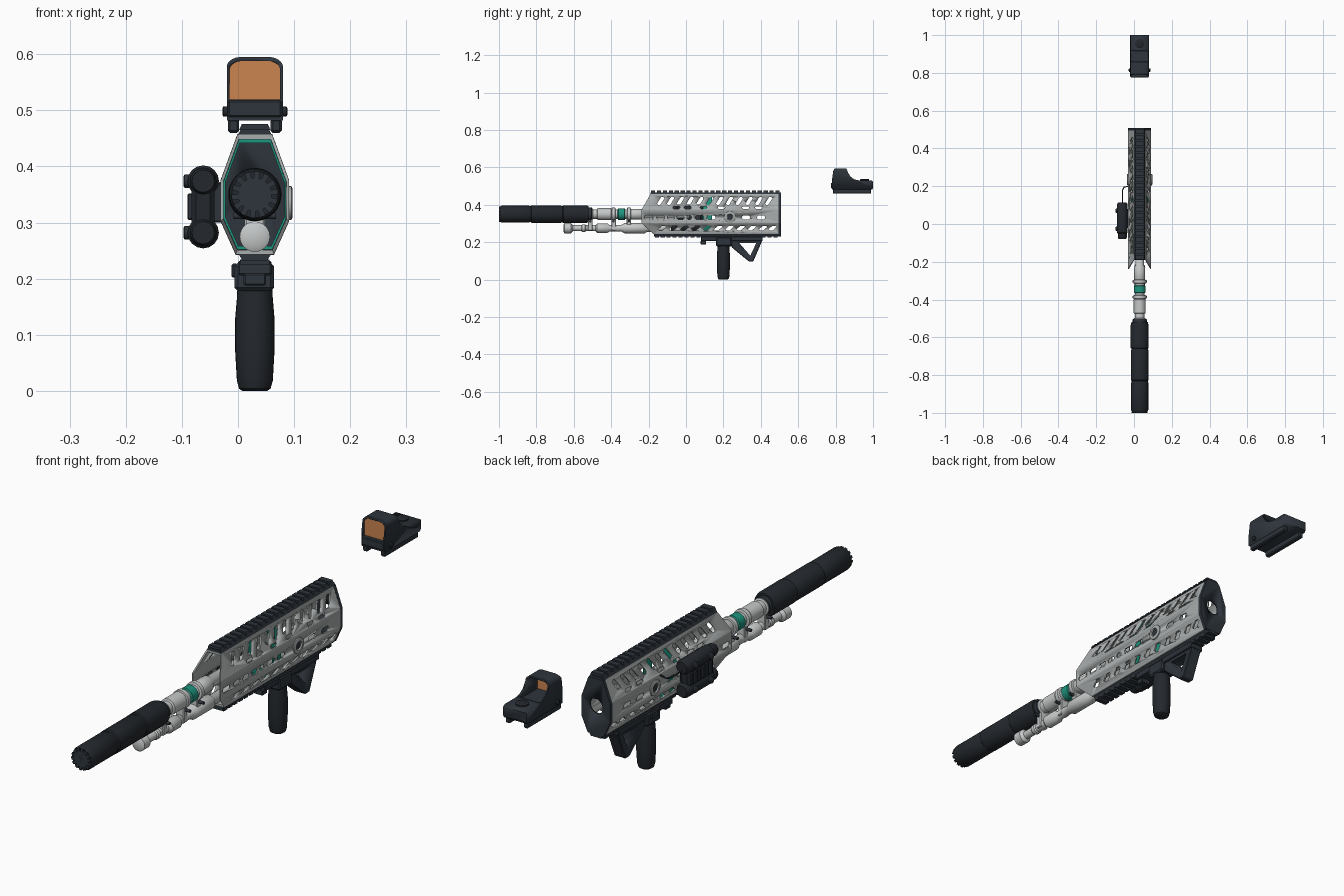
import bpy, bmesh, math
from mathutils import Vector

if "Cube" in bpy.data.objects:
    bpy.data.objects.remove(bpy.data.objects["Cube"])

CX, CZ = 0.03, 0.35  # bore axis


def mat(name, c):
    m = bpy.data.materials.new(name)
    m.diffuse_color = (*c, 1)
    m.use_nodes = True
    m.node_tree.nodes["Principled BSDF"].inputs["Base Color"].default_value = m.diffuse_color
    return m


SLATE = mat("dark_slate", (0.027, 0.035, 0.045))
BLACK = mat("near_black", (0.017, 0.021, 0.026))
GREY = mat("shell_grey", (0.40, 0.42, 0.42))
LIGHT = mat("light_metal", (0.56, 0.58, 0.58))
GREEN = mat("teal_green", (0.013, 0.30, 0.21))
AMBER = mat("amber_glass", (0.60, 0.23, 0.08))


def finish(name, bm, m, angle=35):
    bmesh.ops.recalc_face_normals(bm, faces=bm.faces)
    me = bpy.data.meshes.new(name)
    bm.to_mesh(me)
    bm.free()
    me.materials.append(m)
    me.shade_smooth()
    me.set_sharp_from_angle(angle=math.radians(angle))
    ob = bpy.data.objects.new(name, me)
    bpy.context.collection.objects.link(ob)
    return ob


def place(axis, t, u, v):
    return {"X": (t, u, v), "Y": (u, t, v), "Z": (u, v, t)}[axis]


def prism(name, polys, axis, a, b, m, bevel=0):
    """Extrude one or more outlines along an axis from a to b."""
    if not isinstance(polys[0][0], (tuple, list)):
        polys = [polys]
    bm = bmesh.new()
    for p in polys:
        lo = [bm.verts.new(place(axis, a, *q)) for q in p]
        hi = [bm.verts.new(place(axis, b, *q)) for q in p]
        bm.faces.new(lo)
        bm.faces.new(hi)
        for i in range(len(p)):
            j = (i + 1) % len(p)
            bm.faces.new((lo[i], lo[j], hi[j], hi[i]))
    bmesh.ops.recalc_face_normals(bm, faces=bm.faces)
    if bevel:
        bmesh.ops.bevel(bm, geom=bm.edges[:], offset=bevel, segments=1, affect='EDGES')
    return finish(name, bm, m, 20)


def rect(u0, u1, v0, v1):
    return [(u0, v0), (u1, v0), (u1, v1), (u0, v1)]


def box(name, x, y, z, m, bevel=0):
    return prism(name, rect(*y, *z), "X", x[0], x[1], m, bevel)


def lathe(name, prof, centre, axis, m, n=32):
    """Turn (distance, radius) points around an axis."""
    bm = bmesh.new()
    rings = [[bm.verts.new(place(axis, t, centre[0] + r * math.cos(k * math.tau / n),
                                 centre[1] + r * math.sin(k * math.tau / n)))
              for k in range(n)] for t, r in prof]
    for r0, r1 in zip(rings, rings[1:]):
        for k in range(n):
            j = (k + 1) % n
            bm.faces.new((r0[k], r0[j], r1[j], r1[k]))
    bm.faces.new(rings[0])
    bm.faces.new(rings[-1])
    return finish(name, bm, m)


def cut(ob, cutter, op='DIFFERENCE'):
    mod = ob.modifiers.new("cut", 'BOOLEAN')
    mod.object, mod.operation, mod.solver = cutter, op, 'EXACT'
    dg = bpy.context.evaluated_depsgraph_get()
    me = bpy.data.meshes.new_from_object(ob.evaluated_get(dg))
    ob.modifiers.clear()
    ob.data = me
    bpy.data.objects.remove(cutter)


# Handguard outline: mirrored half section (half width, z, front y)
HALF = [(0.031, 0.457, -0.19), (0.061, 0.375, -0.237), (0.061, 0.303, -0.237), (0.034, 0.243, -0.175)]
LOOP = [(h, z, y) for h, z, y in HALF] + [(-h, z, y) for h, z, y in reversed(HALF)]


def section(s):
    return [(CX + h * s, CZ + (z - CZ) * s) for h, z, _ in LOOP]


def tube(name, so, si, m, y0=None, y1=0.505):
    bm = bmesh.new()
    n = len(LOOP)
    ring = lambda s, end: [bm.verts.new((x, y1 if end else (l[2] if y0 is None else y0), z))
                           for (x, z), l in zip(section(s), LOOP)]
    rs = [ring(so, 0), ring(so, 1), ring(si, 1), ring(si, 0)]
    for q in range(4):
        a, b = rs[q], rs[(q + 1) % 4]
        for k in range(n):
            j = (k + 1) % n
            bm.faces.new((a[k], a[j], b[j], b[k]))
    return finish(name, bm, m, 15)


shell = tube("handguard_shell", 1, 0.92, GREY)


def slot(y0, y1, z0, z1, lean=0.0):
    c = min(0.006, (z1 - z0) / 3)
    return [(y0 + c, z0), (y1 - c, z0), (y1, z0 + c), (y1 + lean, z1 - c),
            (y1 + lean - c, z1), (y0 + lean + c, z1), (y0 + lean, z1 - c), (y0, z0 + c)]


# Slots: slanted upper row, short middle row, long side row, slanted lower row
slots = [slot(-0.155 + i * 0.0525, -0.133 + i * 0.0525, 0.400, 0.442, 0.018) for i in range(12)]
slots += [slot(y, y + 0.038, 0.379, 0.392) for y in (-0.07, -0.01, 0.075, 0.17, 0.30, 0.37)]
slots += [slot(y, y + w, 0.322, 0.342) for y, w in
          ((-0.222, 0.045), (-0.155, 0.04), (-0.098, 0.035), (-0.048, 0.036), (0.005, 0.025),
           (0.048, 0.05), (0.112, 0.045), (0.30, 0.043), (0.38, 0.043))]
slots += [slot(y, y + 0.03, 0.264, 0.288, 0.015) for y in
          (-0.15, -0.09, -0.03, 0.03, 0.09, 0.15, 0.21, 0.27, 0.33, 0.39, 0.44)]
cut(shell, prism("slot_cutter", slots, "X", -0.2, 0.2, GREY))

# Green liner visible through the slots, dark rear plate with bore
tube("green_liner", 0.915, 0.86, GREEN, 0.09, 0.14)
plate = prism("rear_plate", section(1.005), "Y", 0.494, 0.508, SLATE)
cut(plate, lathe("bore_cutter", [(0.4, 0.03), (0.6, 0.03)], (CX, CZ), "Y", SLATE))

# Side sling sockets, both sides
for s, side in ((1, "right"), (-1, "left")):
    x = CX + s * 0.06
    lathe(f"sling_socket_{side}", [(x - s * .006, .03), (x + s * .005, .03), (x + s * .007, .026),
                                   (x + s * .007, .017), (x + s * .001, .016)], (0.235, 0.335), "X", GREY, 24)
    lathe(f"socket_core_{side}", [(x, .014), (x + s * .003, .014)], (0.235, 0.335), "X", SLATE, 20)

# Top and bottom rails with teeth
prism("top_rail", [(0.0, 0.456), (0.06, 0.456), (0.055, 0.466), (0.005, 0.466)], "Y", -0.19, 0.507, SLATE)
prism("bottom_rail", [(0.0, 0.246), (0.06, 0.246), (0.052, 0.232), (0.008, 0.232)], "Y", -0.17, 0.507, SLATE)
for i in range(22):
    y = -0.187 + i * 0.0317
    prism("top_rail_tooth", [(0.002, 0.465), (0.058, 0.465), (0.053, 0.476), (0.007, 0.476)],
          "Y", y, y + 0.022, SLATE)
    if y + 0.055 < 0.507:
        box("bottom_rail_tooth", (0.004, 0.056), (y + 0.02, y + 0.042), (0.224, 0.234), SLATE)

# Suppressor with stepped body and toothed front cap
lathe("suppressor", [(-0.995, 0.018), (-0.995, 0.041), (-0.985, 0.0455), (-0.84, 0.0455), (-0.836, 0.043),
                     (-0.83, 0.043), (-0.826, 0.0465), (-0.67, 0.0465), (-0.666, 0.044), (-0.66, 0.044),
                     (-0.656, 0.0475), (-0.535, 0.0475), (-0.52, 0.043), (-0.52, 0.02)], (CX, CZ), "Y", BLACK, 40)
gear = [(CX + r * math.cos((k + d) * math.tau / 14), CZ + r * math.sin((k + d) * math.tau / 14))
        for k in range(14) for d, r in ((0, 0.042), (0.55, 0.042), (0.62, 0.03), (0.93, 0.03))]
prism("suppressor_cap", gear, "Y", -1.0, -0.994, SLATE)
lathe("suppressor_muzzle", [(-1.0, 0.012), (-1.0, 0.016), (-0.99, 0.016)], (CX, CZ), "Y", BLACK, 20)

# Barrel with collars
lathe("barrel", [(-0.53, .024), (-0.525, .032), (-0.5, .032), (-0.497, .025), (-0.475, .025), (-0.472, .032),
                 (-0.40, .032), (-0.395, .026), (-0.30, .026), (-0.295, .029), (-0.23, .029), (-0.22, .023),
                 (0.02, .023)], (CX, CZ), "Y", LIGHT)
for y0, y1 in ((-0.365, -0.325), (-0.395, -0.38)):
    lathe("green_ring", [(y0, .026), (y0 + .003, .031), (y1 - .003, .031), (y1, .026)], (CX, CZ), "Y", GREEN)

# Lower tube with swellings, and clamps joining it to the barrel
lathe("lower_tube", [(-0.655, .018), (-0.65, .027), (-0.615, .027), (-0.605, .016), (-0.56, .016), (-0.555, .02),
                     (-0.54, .02), (-0.535, .016), (-0.485, .016), (-0.475, .025), (-0.42, .025), (-0.41, .018),
                     (-0.345, .018), (-0.33, .027), (-0.22, .027), (-0.21, .02), (-0.1, .02)],
      (CX, 0.275), "Y", LIGHT, 24)
for y in (-0.512, -0.387, -0.305):
    box("tube_clamp", (0.012, 0.048), (y - 0.012, y + 0.012), (0.262, 0.34), LIGHT, 0.003)
    lathe("clamp_ring", [(y - .01, .03), (y - .008, .035), (y + .008, .035), (y + .01, .03)],
          (CX, CZ), "Y", SLATE if y < -0.5 else LIGHT)
    lathe("clamp_screw", [(-0.008, .006), (0.068, .006)], (y, 0.312), "X", SLATE, 12)

# Grip mount, vertical grip and open angled grip
box("grip_mount", (0.0, 0.06), (0.08, 0.41), (0.206, 0.232), SLATE, 0.003)
box("mount_front_hook", (0.01, 0.05), (0.078, 0.108), (0.188, 0.21), SLATE, 0.003)
box("grip_collar", (-0.006, 0.064), (0.16, 0.245), (0.178, 0.228), SLATE, 0.006)
box("grip_latch", (-0.012, 0.0), (0.18, 0.225), (0.202, 0.227), SLATE, 0.003)
lathe("vertical_grip", [(0.0, .022), (0.004, .028), (0.018, .032), (0.07, .035), (0.13, .035),
                        (0.165, .032), (0.185, .031)], (CX, 0.2), "Z", BLACK, 28)
ang = prism("angled_grip", [(0.235, 0.215), (0.41, 0.215), (0.395, 0.18), (0.36, 0.098), (0.335, 0.098),
                            (0.245, 0.172)], "X", 0.006, 0.054, SLATE, 0.003)
cut(ang, prism("grip_hole_cutter", [(0.285, 0.195), (0.375, 0.195), (0.344, 0.128)], "X", -0.1, 0.2, SLATE))

# Side light and laser unit on the left
box("laser_body", (-0.083, -0.042), (-0.055, 0.1), (0.268, 0.392), BLACK, 0.008)
box("laser_bracket", (-0.045, -0.028), (-0.02, 0.08), (0.3, 0.37), SLATE, 0.003)
for z in (0.374, 0.282):
    lathe("laser_tube", [(-0.08, .012), (-0.08, .02), (-0.07, .024), (-0.05, .024), (-0.045, .028), (0.105, .028),
                         (0.115, .022)], (-0.062, z), "Y", BLACK, 16)
    for y in (-0.025, 0.07):
        lathe("laser_knob", [(-0.097, .009), (-0.095, .012), (-0.08, .012)], (y, z), "X", SLATE, 12)
for i in range(6):
    y = -0.035 + i * 0.023
    box("laser_rib", (-0.09, -0.08), (y, y + 0.012), (0.305, 0.352), SLATE, 0.002)

# Cable from the laser unit to the shell
cu = bpy.data.curves.new("laser_cable", 'CURVE')
cu.dimensions, cu.bevel_depth, cu.bevel_resolution = '3D', 0.003, 1
sp = cu.splines.new('POLY')
path = [(-0.06, 0.11, 0.36), (-0.06, 0.18, 0.36), (-0.053, 0.195, 0.362), (-0.03, 0.2, 0.37), (-0.02, 0.21, 0.385)]
sp.points.add(len(path) - 1)
for p, q in zip(sp.points, path):
    p.co = (*q, 1)
cu.materials.append(BLACK)
bpy.context.collection.objects.link(bpy.data.objects.new("laser_cable", cu))


# Reflex sight: side profile trimmed by an arch, then hollowed
def arch(w, z0, z1, c):
    pts = [(CX - w, z0), (CX + w, z0)]
    for s in (1, -1):
        for k in range(6):
            a = math.radians(15 * k + 7) if s > 0 else math.radians(90 - 15 * k - 7)
            pts.append((CX + s * (w - c + c * math.cos(a)), z1 - c * 0.7 + c * 0.7 * math.sin(a)))
    return pts


side = [(0.78, 0.482), (0.995, 0.482), (1.0, 0.49), (1.0, 0.525), (0.99, 0.531), (0.925, 0.531), (0.9, 0.536),
        (0.88, 0.55), (0.866, 0.572), (0.858, 0.594), (0.795, 0.597), (0.787, 0.58), (0.78, 0.53)]
sight = prism("sight_body", side, "X", -0.05, 0.11, SLATE)
cut(sight, prism("sight_trim", arch(0.05, 0.4, 0.595, 0.025), "Y", 0.7, 1.1, SLATE), 'INTERSECT')
cut(sight, prism("sight_window_cutter", arch(0.045, 0.519, 0.588, 0.022), "Y", 0.7, 0.915, SLATE))
prism("sight_lens", arch(0.0455, 0.517, 0.589, 0.022), "Y", 0.793, 0.798, AMBER)
box("sight_front_lip", (-0.018, 0.078), (0.776, 0.79), (0.488, 0.518), SLATE, 0.003)
box("sight_clamp_left", (-0.018, 0.002), (0.785, 0.99), (0.46, 0.485), SLATE, 0.004)
box("sight_clamp_right", (0.058, 0.078), (0.785, 0.99), (0.46, 0.485), SLATE, 0.004)
lathe("sight_side_screws", [(-0.028, .006), (-0.026, .009), (0.086, .009), (0.088, .006)], (0.815, 0.498), "X", BLACK, 16)
lathe("sight_dial", [(0.52, .024), (0.536, .024), (0.538, .021)], (CX, 0.955), "Z", BLACK, 24)
